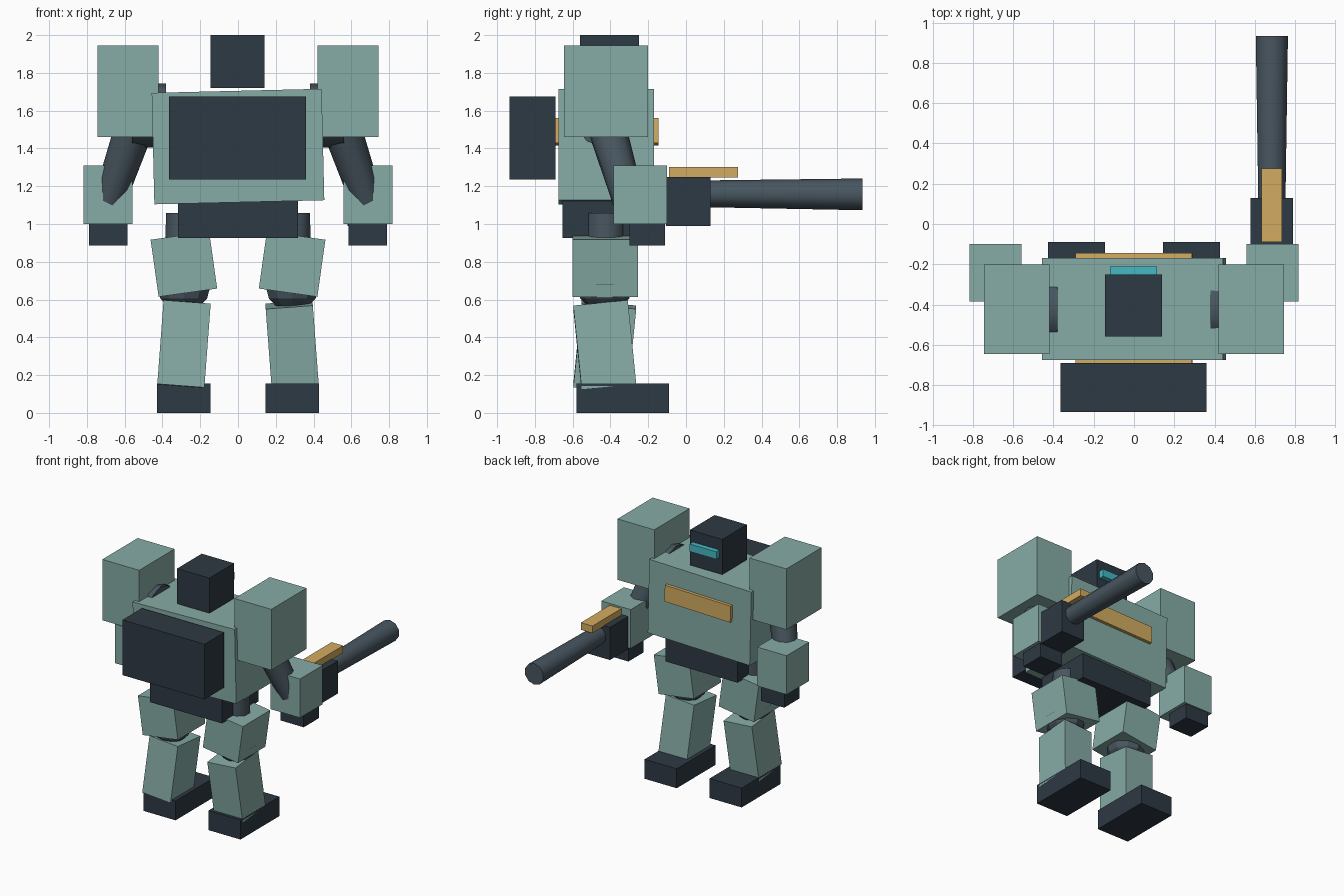
import bpy
from mathutils import Vector, Matrix
from math import radians

if "Cube" in bpy.data.objects:
    bpy.data.objects.remove(bpy.data.objects["Cube"])


def paint(name, rgb):
    m = bpy.data.materials.new(name)
    m.diffuse_color = (*rgb, 1)
    m.use_nodes = True
    m.node_tree.nodes["Principled BSDF"].inputs["Base Color"].default_value = m.diffuse_color
    return m


TEAL = paint("teal", (0.24, 0.41, 0.38))
DARK = paint("dark", (0.027, 0.041, 0.056))
STEEL = paint("steel", (0.065, 0.093, 0.117))
GOLD = paint("gold", (0.65, 0.41, 0.12))
CYAN = paint("cyan", (0.06, 0.48, 0.54))


def finish(name, mat):
    ob = bpy.context.object
    ob.name = name
    ob.data.materials.append(mat)
    return ob


def box(name, mat, x, y, z, rot=(0, 0, 0)):
    """Box given by its (min, max) on each axis, turned about its centre."""
    mid = [(a + b) / 2 for a, b in (x, y, z)]
    bpy.ops.mesh.primitive_cube_add(size=1, location=mid, rotation=rot)
    ob = finish(name, mat)
    ob.scale = [b - a for a, b in (x, y, z)]
    return ob


def rod(name, mat, a, b, r1, r2, sides=10):
    """Tapered round bar from point a to point b."""
    a, b = Vector(a), Vector(b)
    bpy.ops.mesh.primitive_cone_add(vertices=sides, radius1=r1, radius2=r2,
                                    depth=(b - a).length, location=(a + b) / 2,
                                    rotation=(b - a).to_track_quat('Z', 'Y').to_euler())
    ob = finish(name, mat)
    bpy.ops.object.shade_smooth_by_angle(angle=radians(50))
    return ob


def span(s, lo, hi):
    return tuple(sorted((s * lo, s * hi)))


# Body, leaning slightly sideways
box("torso", TEAL, (-0.45, 0.45), (-0.675, -0.17), (1.115, 1.705), (0, -0.024, 0))
box("chest_stripe", GOLD, (-0.29, 0.29), (-0.692, -0.145), (1.422, 1.554), (0, -0.024, 0))
box("pelvis", DARK, (-0.318, 0.318), (-0.655, -0.195), (0.925, 1.15))
box("backpack", DARK, (-0.365, 0.36), (-0.935, -0.69), (1.235, 1.675))
box("head", DARK, (-0.145, 0.14), (-0.56, -0.25), (1.72, 2.0))
box("visor", CYAN, (-0.12, 0.115), (-0.26, -0.21), (1.85, 1.91))

for side, s in (("left", -1), ("right", 1)):
    # Arm
    box(side + "_shoulder", TEAL, span(s, 0.42, 0.745), (-0.645, -0.20), (1.46, 1.945))
    rod(side + "_shoulder_joint", STEEL, (s * 0.38, -0.425, 1.575), (s * 0.56, -0.425, 1.575), 0.17, 0.17)
    rod(side + "_upper_arm", STEEL, (s * 0.535, -0.43, 1.55), (s * 0.69, -0.297, 1.10), 0.105, 0.085)
    box(side + "_forearm", TEAL, span(s, 0.558, 0.817), (-0.385, -0.10), (1.0, 1.31))
    box(side + "_hand", DARK, span(s, 0.585, 0.79), (-0.30, -0.11), (0.885, 1.02))
    # Leg
    rod(side + "_hip", STEEL, (s * 0.285, -0.425, 0.70), (s * 0.285, -0.425, 1.057), 0.105, 0.102)
    box(side + "_thigh", TEAL, span(s, 0.13, 0.443), (-0.60, -0.255), (0.635, 0.94), (0, s * 0.14, 0))
    bpy.ops.mesh.primitive_uv_sphere_add(segments=10, ring_count=6, radius=0.15,
                                         location=(s * 0.287, -0.43, 0.68))
    finish(side + "_knee", STEEL)
    box(side + "_shin", TEAL, span(s, 0.162, 0.412), (-0.575, -0.285), (0.128, 0.575),
        (s * 0.10, -s * 0.075, 0))
    box(side + "_foot", DARK, span(s, 0.145, 0.428), (-0.58, -0.09), (0, 0.155))

# Arm cannon on the right
box("cannon_body", DARK, (0.58, 0.79), (-0.105, 0.13), (0.99, 1.25))
box("cannon_sight", GOLD, (0.633, 0.735), (-0.09, 0.275), (1.245, 1.302))
rod("cannon_barrel", STEEL, (0.685, 0.05, 1.16), (0.685, 0.935, 1.157), 0.07, 0.084)
